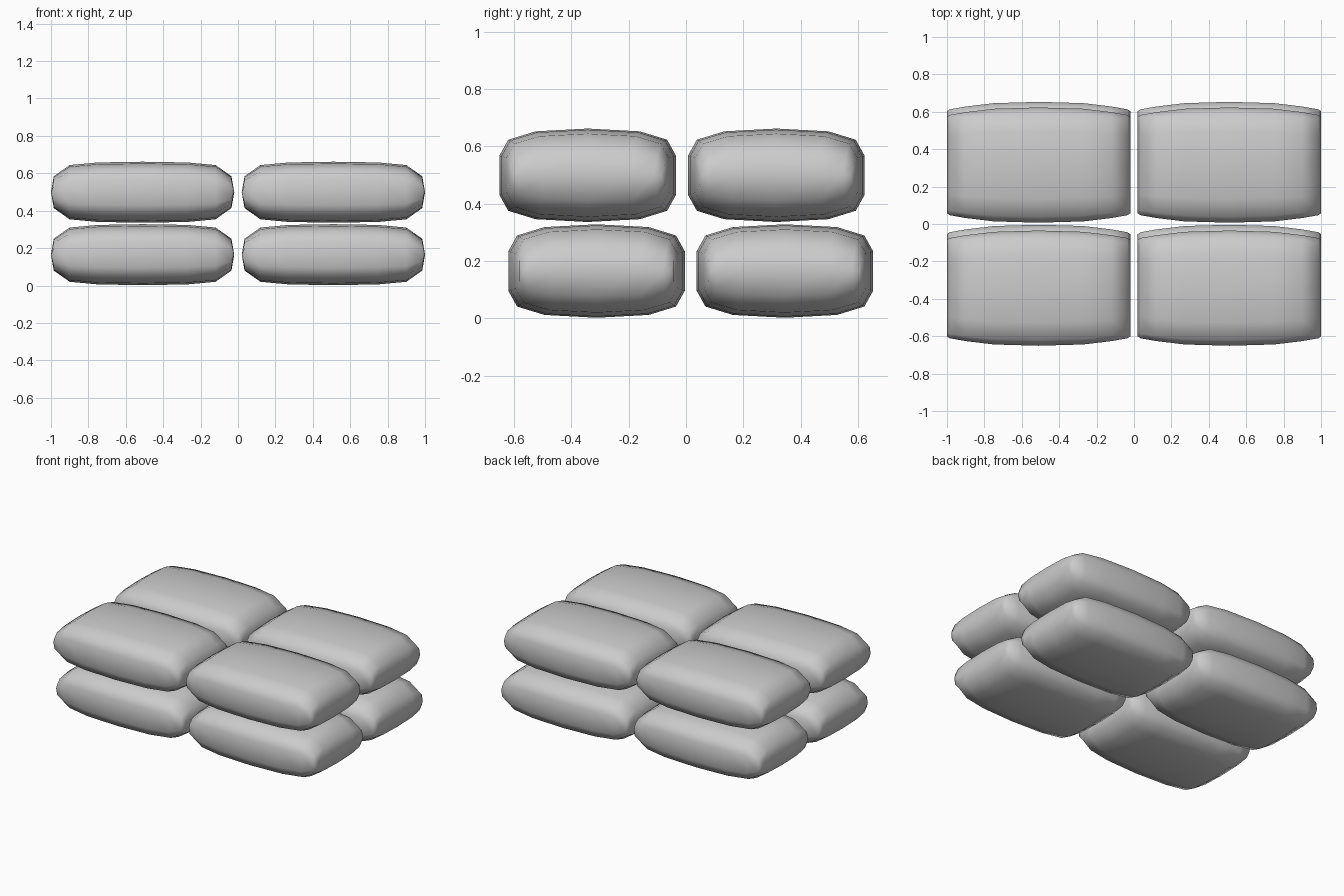
import bpy, bmesh

if "Cube" in bpy.data.objects:
    bpy.data.objects.remove(bpy.data.objects["Cube"])

# Quarter of the sack's cross-section (y, z), as fractions of its half sizes
QUARTER = [(1, 0.42), (0.9, 0.76), (0.59, 0.94), (0, 1)]
upper = QUARTER + [(-y, z) for y, z in QUARTER[-2::-1]]
SECTION = upper + [(y, -z) for y, z in reversed(upper)]

# Sections along half the length: x, half width in y, half height in z
HALF = [(0.49, 0.258, 0.0), (0.475, 0.268, 0.085), (0.39, 0.283, 0.145),
        (0.24, 0.301, 0.159), (0, 0.308, 0.163)]
RINGS = [(-x, w, h) for x, w, h in HALF] + HALF[-2::-1]


def sack(name, centre):
    """Loft the stuffed sack; both ends close into a horizontal seam."""
    bm = bmesh.new()
    rings = [[bm.verts.new((x, y * w, z * h)) for y, z in SECTION]
             for x, w, h in RINGS]
    n = len(SECTION)
    for a, b in zip(rings, rings[1:]):
        for i in range(n):
            j = (i + 1) % n
            bm.faces.new((a[i], a[j], b[j], b[i]))
    bmesh.ops.remove_doubles(bm, verts=bm.verts, dist=0.0005)
    bmesh.ops.recalc_face_normals(bm, faces=bm.faces)
    for f in bm.faces:
        f.smooth = True
    mesh = bpy.data.meshes.new(name)
    bm.to_mesh(mesh)
    bm.free()
    ob = bpy.data.objects.new(name, mesh)
    ob.location = centre
    bpy.context.collection.objects.link(ob)
    return ob


# Two layers of four sacks, slightly staggered front to back
LAYERS = {"lower": (0.165, -0.312, 0.345), "upper": (0.499, -0.343, 0.315)}
for layer, (z, y_front, y_back) in LAYERS.items():
    for row, y in (("front", y_front), ("back", y_back)):
        for side, x in (("left", -0.51), ("right", 0.51)):
            sack(f"{layer}_{row}_{side}_sack", (x, y, z))
